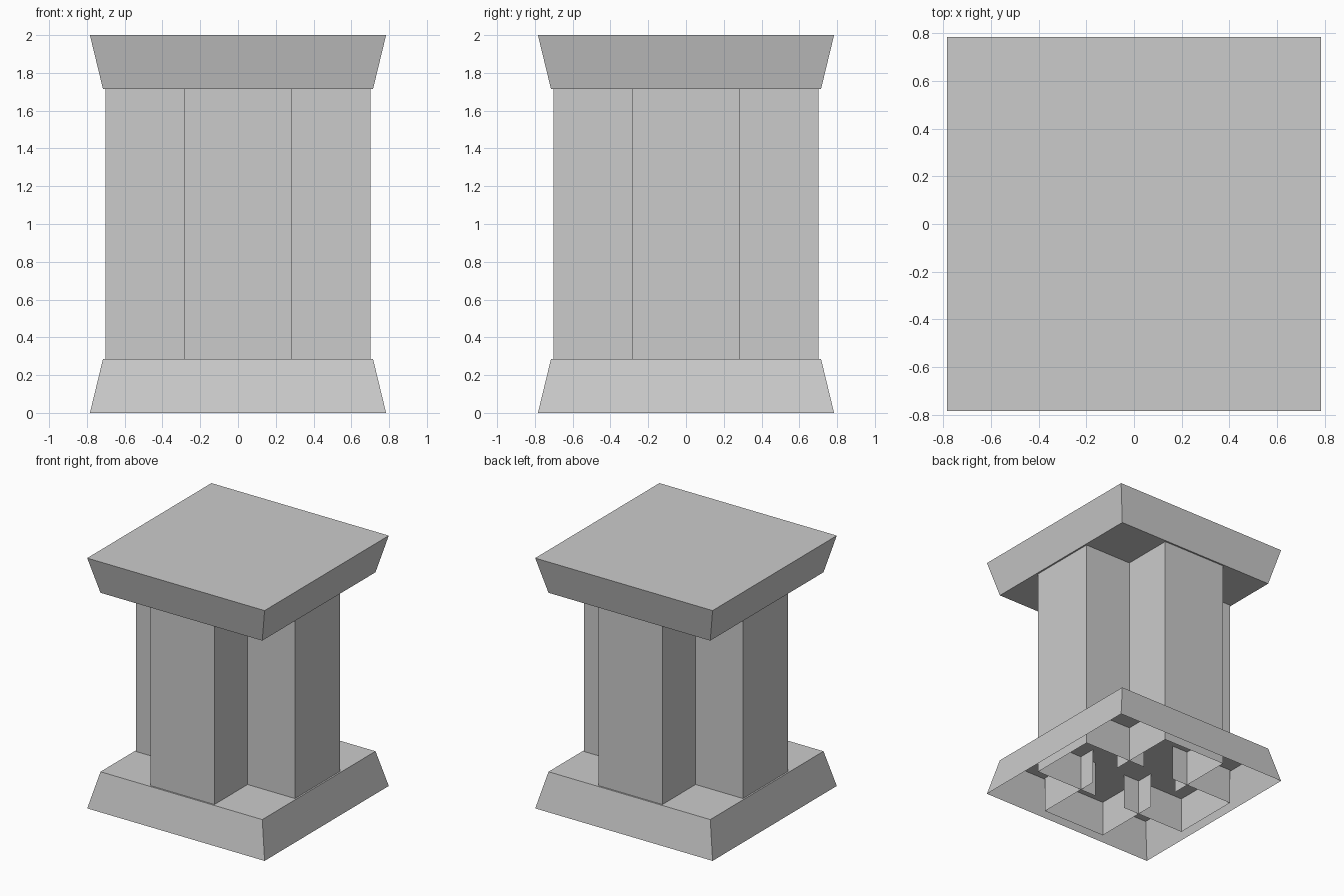
import bpy, bmesh
from mathutils import Matrix
from math import pi

if "Cube" in bpy.data.objects:
    bpy.data.objects.remove(bpy.data.objects["Cube"])

OUT, IN = 0.784, 0.715     # wide and narrow half-widths of the plinths
ARM, REACH, INNER = 0.283, 0.702, 0.14
H, STEP = 2.0, 0.285


def make(name, bm):
    mesh = bpy.data.meshes.new(name)
    bm.to_mesh(mesh)
    bm.free()
    obj = bpy.data.objects.new(name, mesh)
    bpy.context.collection.objects.link(obj)
    return obj


def plinth(name, z_wide, z_narrow, closed):
    """Tapered square block; the wide end may be left open."""
    bm = bmesh.new()
    sq = [(-1, -1), (1, -1), (1, 1), (-1, 1)]
    wide = [bm.verts.new((x * OUT, y * OUT, z_wide)) for x, y in sq]
    narrow = [bm.verts.new((x * IN, y * IN, z_narrow)) for x, y in sq]
    for i in range(4):
        j = (i + 1) % 4
        bm.faces.new((wide[i], wide[j], narrow[j], narrow[i]))
    bm.faces.new(narrow)
    if closed:
        bm.faces.new(wide)
    if z_wide > z_narrow:
        bmesh.ops.reverse_faces(bm, faces=bm.faces)
    if closed:
        bmesh.ops.recalc_face_normals(bm, faces=bm.faces)
    return make(name, bm)


# Base is hollow underneath, cap is closed
plinth("base", 0, STEP, False)
plinth("cap", H, H - STEP, True)

# Cross-shaped shaft: four U-section arms running through base and cap
profile = [(-ARM, -INNER), (-ARM, -REACH), (ARM, -REACH), (ARM, -INNER)]
for k, side in enumerate(("front", "right", "back", "left")):
    bm = bmesh.new()
    low = [bm.verts.new((x, y, 0)) for x, y in profile]
    high = [bm.verts.new((x, y, H)) for x, y in profile]
    for i in range(3):
        bm.faces.new((low[i], low[i + 1], high[i + 1], high[i]))
    bm.transform(Matrix.Rotation(k * pi / 2, 4, 'Z'))
    make(side + "_shaft_arm", bm)
